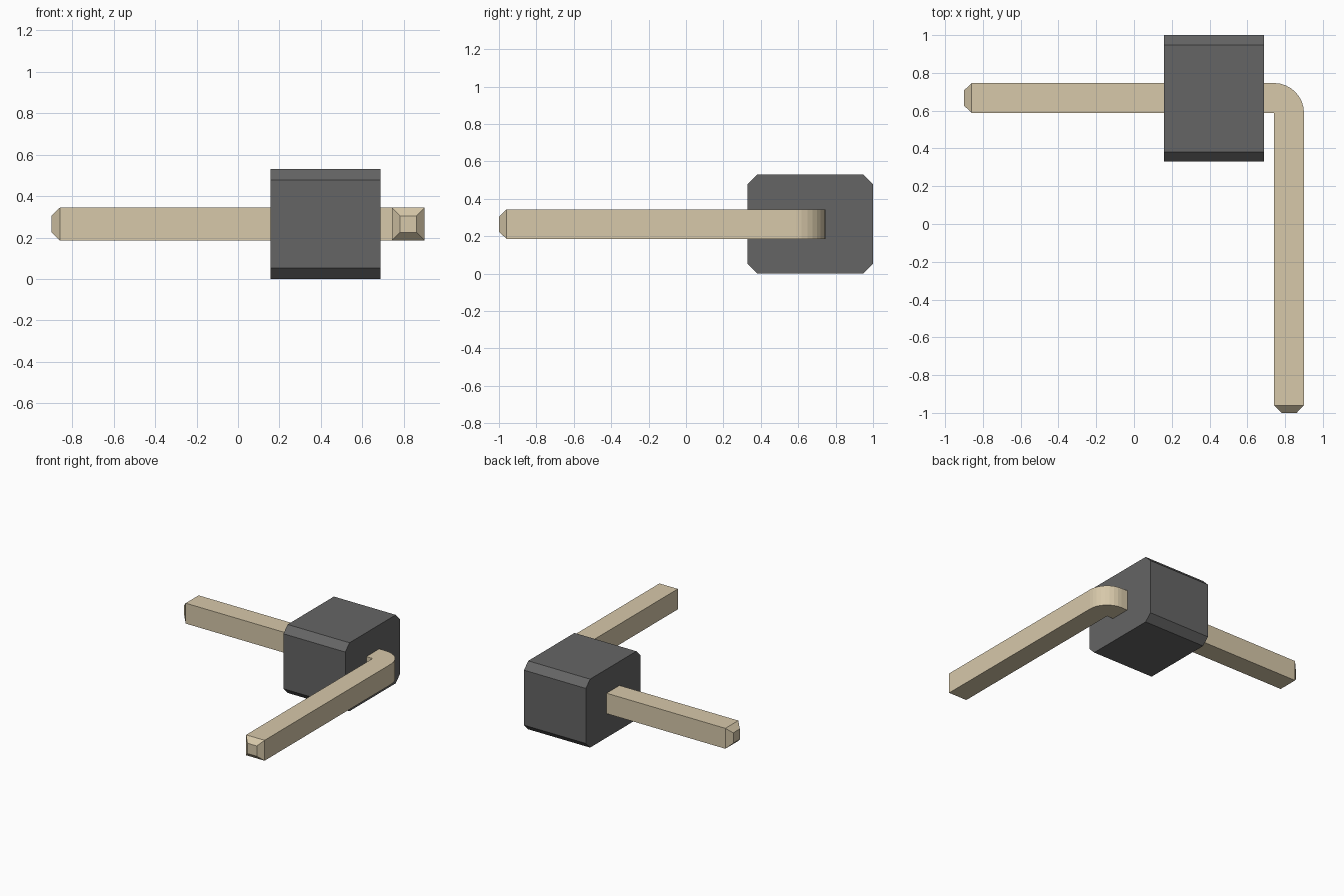
import bpy, bmesh
from math import sin, cos, pi
from mathutils import Vector

if "Cube" in bpy.data.objects:
    bpy.data.objects.remove(bpy.data.objects["Cube"])


def finish(name, bm, color):
    bmesh.ops.remove_doubles(bm, verts=bm.verts, dist=1e-4)
    bmesh.ops.recalc_face_normals(bm, faces=bm.faces)
    mesh = bpy.data.meshes.new(name)
    bm.to_mesh(mesh)
    bm.free()
    mat = bpy.data.materials.new(name + "_material")
    mat.diffuse_color = color
    mat.use_nodes = True
    mat.node_tree.nodes["Principled BSDF"].inputs["Base Color"].default_value = mat.diffuse_color
    mesh.materials.append(mat)
    obj = bpy.data.objects.new(name, mesh)
    bpy.context.collection.objects.link(obj)
    return obj


def loft(bm, rings):
    rings = [[bm.verts.new(p) for p in r] for r in rings]
    for a, b in zip(rings, rings[1:]):
        n = len(a)
        for i in range(n):
            bm.faces.new((a[i], a[(i + 1) % n], b[(i + 1) % n], b[i]))
    bm.faces.new(rings[0])
    bm.faces.new(rings[-1])


# Plastic housing: chamfered profile extruded along x
y0, y1, z1, c = 0.33, 1.0, 0.53, 0.052
profile = [(y0 + c, 0), (y1 - c, 0), (y1, c), (y1, z1 - c),
           (y1 - c, z1), (y0 + c, z1), (y0, z1 - c), (y0, c)]
bm = bmesh.new()
loft(bm, [[(x, y, z) for y, z in profile] for x in (0.158, 0.688)])
finish("housing", bm, (0.13, 0.13, 0.13, 1))

# Bent square pin: square sections swept round a corner, with tapered tips
half, tip, taper, zc = 0.079, 0.04, 0.04, 0.265
corner = Vector((0.742, 0.588, zc))


def section(center, angle, h):
    side = Vector((cos(angle), sin(angle), 0))
    up = Vector((0, 0, 1))
    return [center + side * a * h + up * b * h
            for a, b in ((-1, -1), (1, -1), (1, 1), (-1, 1))]


y_long, x_leg = corner.y + half, corner.x + half
rings = [section(Vector((-0.9, y_long, zc)), pi / 2, tip),
         section(Vector((-0.9 + taper, y_long, zc)), pi / 2, half)]
steps = 8
for i in range(steps + 1):
    a = pi / 2 * (1 - i / steps)
    rings.append(section(corner + half * Vector((cos(a), sin(a), 0)), a, half))
rings += [section(Vector((x_leg, -1 + taper, zc)), 0, half),
          section(Vector((x_leg, -1, zc)), 0, tip)]
# The inner side of the bend is one sharp edge, so its vertices are shared
bm = bmesh.new()
loft(bm, rings)
finish("bent_pin", bm, (0.68, 0.58, 0.40, 1))
